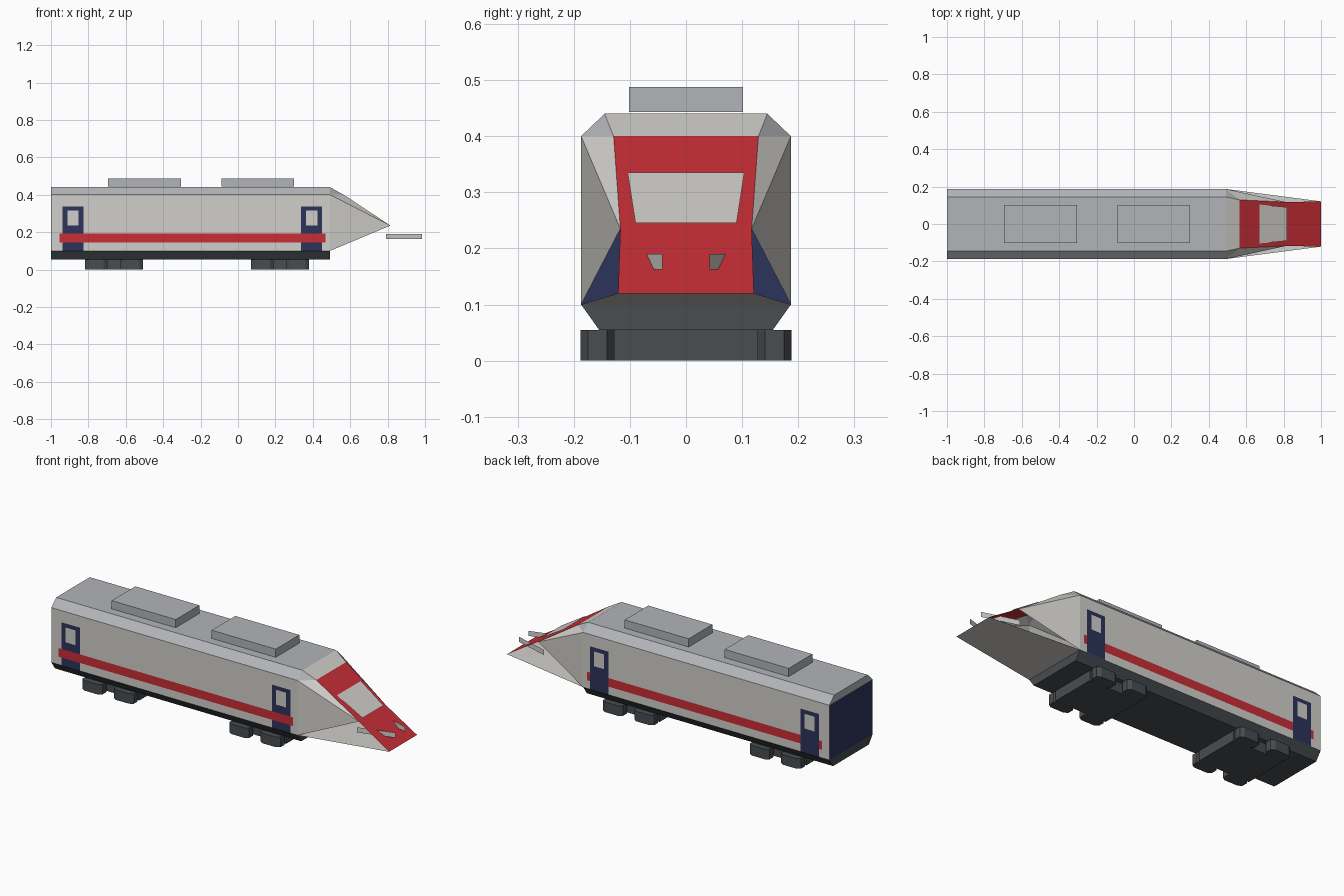
import bpy

if "Cube" in bpy.data.objects:
    bpy.data.objects.remove(bpy.data.objects["Cube"])

def material(name, rgb):
    m = bpy.data.materials.new(name)
    lin = [(c / 255 / 12.92) if c < 10 else ((c / 255 + 0.055) / 1.055) ** 2.4 for c in rgb]
    m.diffuse_color = (*lin, 1)
    m.use_nodes = True
    m.node_tree.nodes["Principled BSDF"].inputs["Base Color"].default_value = m.diffuse_color
    return m

PALE = material("pale grey", (209, 207, 202))
ROOF = material("roof grey", (178, 180, 185))
RED = material("red", (200, 46, 55))
NAVY = material("navy", (44, 52, 90))
DARK = material("dark grey", (72, 77, 81))

def mesh(name, verts, faces, mats, indices=None):
    me = bpy.data.meshes.new(name)
    me.from_pydata(verts, [], faces)
    for m in mats:
        me.materials.append(m)
    if indices:
        for p, i in zip(me.polygons, indices):
            p.material_index = i
    me.update()
    ob = bpy.data.objects.new(name, me)
    bpy.context.collection.objects.link(ob)
    return ob

def prism(name, outline, z0, z1, mat):
    """Vertical extrusion of a counter-clockwise xy outline."""
    n = len(outline)
    verts = [(x, y, z) for z in (z0, z1) for x, y in outline]
    faces = [(i, (i + 1) % n, (i + 1) % n + n, i + n) for i in range(n)]
    faces += [tuple(reversed(range(n))), tuple(range(n, 2 * n))]
    return mesh(name, verts, faces, [mat])

def rect(cx, cy, hx, hy):
    return [(cx - hx, cy - hy), (cx + hx, cy - hy), (cx + hx, cy + hy), (cx - hx, cy + hy)]

def side_plate(name, x0, x1, z0, z1, side, off, mat):
    """Flat painted plate just outside a side wall."""
    y = side * (W + off)
    order = (0, 1, 2, 3) if side < 0 else (3, 2, 1, 0)
    return mesh(name, [(x0, y, z0), (x1, y, z0), (x1, y, z1), (x0, y, z1)], [order], [mat])

W, BACK, FRONT = 0.187, -1.0, 0.492

# Hull: one cross-section swept along x, coloured by height, open towards the nose
section = [(-0.155, 0.055), (0.155, 0.055), (W, 0.10), (W, 0.40),
           (0.145, 0.44), (-0.145, 0.44), (-W, 0.40), (-W, 0.10)]
n = len(section)
verts = [(x, y, z) for x in (BACK, FRONT) for y, z in section]
faces = [(i, i + n, (i + 1) % n + n, (i + 1) % n) for i in range(n)]
faces = [tuple(reversed(f)) for f in faces]
faces += [(0, 7, 2, 1), (7, 6, 3, 2), (6, 5, 4, 3), (n, n + 1, n + 2, n + 7)]
mesh("hull", verts, faces, [DARK, PALE, ROOF, NAVY],
     [0, 0, 1, 2, 2, 2, 1, 0, 0, 3, 2, 0])

# Nose: sloping red face, cheeks, brow and floor; lower cheeks stay open
half = [(FRONT, W, 0.10), (FRONT, W, 0.40), (FRONT, 0.145, 0.44),
        (0.565, 0.129, 0.40), (0.815, 0.117, 0.235), (1.0, 0.121, 0.12)]
verts = [(x, s * y, z) for s in (-1, 1) for x, y, z in half]
faces = [(3, 4, 10, 9), (4, 5, 11, 10), (2, 3, 9, 8), (0, 6, 11, 5),
         (0, 4, 1), (1, 4, 3), (1, 3, 2), (6, 7, 10), (7, 9, 10), (7, 8, 9)]
mesh("nose", verts, faces, [PALE, RED, ROOF], [1, 1, 0, 0, 0, 0, 2, 0, 0, 2])

# Windscreen plate just ahead of the red slope
mesh("windscreen", [(0.672, -0.104, 0.335), (0.818, -0.09, 0.245),
                    (0.818, 0.09, 0.245), (0.672, 0.104, 0.335)], [(0, 1, 2, 3)], [PALE])

# Headlights: upright fins that pierce the nose
for s, label in ((-1, "left"), (1, "right")):
    a, b = (0.79, s * 0.099), (0.983, s * 0.042)
    f = (0, 1, 2, 3) if s < 0 else (3, 2, 1, 0)
    mesh("headlight_" + label, [(*a, 0.162), (*b, 0.162), (*b, 0.19), (*a, 0.19)], [f], [PALE])

# Side stripes, doors and door windows
for s, label in ((-1, "left"), (1, "right")):
    stripe_off, door_off = (0.003, 0.0015) if s < 0 else (0.0015, 0.003)
    side_plate("stripe_" + label, -0.955, 0.467, 0.145, 0.192, s, stripe_off, RED)
    for cx, end in ((-0.882, "rear"), (0.394, "front")):
        side_plate(f"door_{end}_{label}", cx - 0.056, cx + 0.056, 0.10, 0.337, s, door_off, NAVY)
        side_plate(f"door_window_{end}_{label}", cx - 0.03, cx + 0.03, 0.235, 0.316, s,
                   door_off + 0.0015, PALE)

# Roof equipment boxes
for cx, end in ((-0.5, "rear"), (0.106, "front")):
    prism("roof_box_" + end, rect(cx, 0, 0.194, 0.102), 0.443, 0.488, ROOF)

# Bogies: a central block with four chamfered wheel blocks
for cx, end in ((-0.664, "rear"), (0.225, "front")):
    prism("bogie_" + end, rect(cx, 0, 0.155, 0.128), 0, 0.055, DARK)
    for sx in (-1, 1):
        for sy in (-1, 1):
            wx, wy = cx + sx * 0.095, sy * 0.158
            outline = [(wx + dx, wy + dy) for dx, dy in
                       ((-0.04, -0.03), (0.04, -0.03), (0.06, -0.017), (0.06, 0.017),
                        (0.04, 0.03), (-0.04, 0.03), (-0.06, 0.017), (-0.06, -0.017))]
            prism("wheel_block_" + end, outline, 0, 0.055, DARK)
